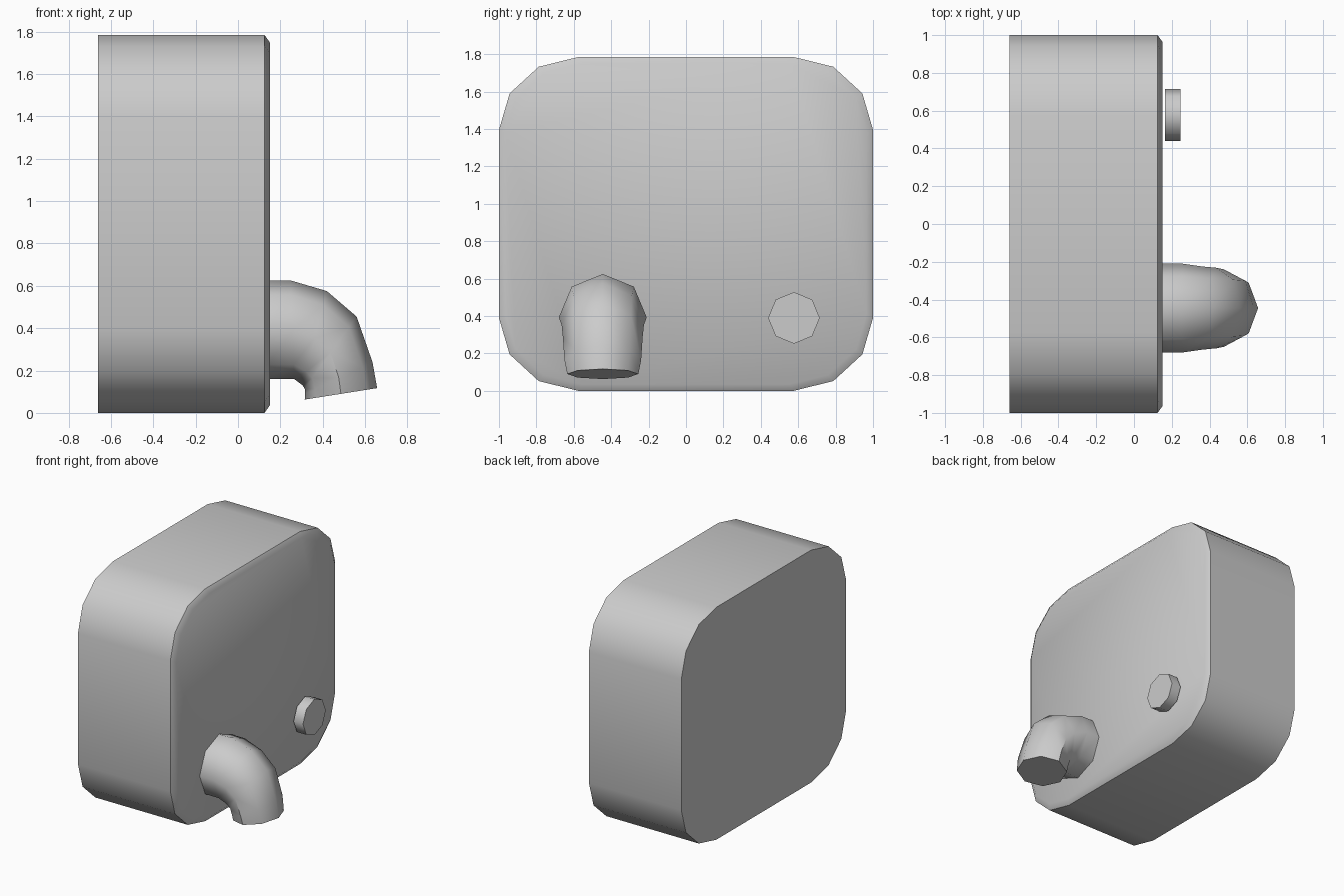
import bpy, bmesh, math
from math import sin, cos, pi

if "Cube" in bpy.data.objects:
    bpy.data.objects.remove(bpy.data.objects["Cube"])


def loft(name, rings, angle=50):
    """Skin a list of equal-length point rings and cap both ends."""
    bm = bmesh.new()
    vs = [[bm.verts.new(p) for p in ring] for ring in rings]
    n = len(vs[0])
    for a, b in zip(vs, vs[1:]):
        for i in range(n):
            j = (i + 1) % n
            bm.faces.new((a[i], a[j], b[j], b[i]))
    bm.faces.new(vs[0][::-1])
    bm.faces.new(vs[-1])
    bmesh.ops.recalc_face_normals(bm, faces=bm.faces)
    me = bpy.data.meshes.new(name)
    bm.to_mesh(me)
    bm.free()
    ob = bpy.data.objects.new(name, me)
    bpy.context.collection.objects.link(ob)
    bpy.ops.object.select_all(action='DESELECT')
    ob.select_set(True)
    bpy.context.view_layer.objects.active = ob
    bpy.ops.object.shade_smooth_by_angle(angle=math.radians(angle))
    return ob


# Body: rounded rectangle in the YZ plane with a chamfered front rim
HALF_Z, CORNER_Y, CORNER_Z = 0.8925, 0.425, 0.39


def body_ring(x, inset):
    ring = []
    for k in range(4):
        sy = 1 if k in (0, 3) else -1
        sz = 1 if k < 2 else -1
        for s in range(4):
            a = k * pi / 2 + s * pi / 6
            y = sy * (1 - CORNER_Y) + CORNER_Y * cos(a)
            z = sz * (HALF_Z - CORNER_Z) + CORNER_Z * sin(a)
            ring.append((x, y * (1 - inset), HALF_Z + z * (1 - inset / HALF_Z)))
    return ring


loft("body", [body_ring(-0.66, 0), body_ring(0.125, 0), body_ring(0.15, 0.035)])


# Spout: eight-sided elbow, each ring spans an outer and an inner point in XZ
def spout_ring(outer, inner, ry):
    cx, cz = (outer[0] + inner[0]) / 2, (outer[1] + inner[1]) / 2
    hx, hz = (outer[0] - inner[0]) / 2, (outer[1] - inner[1]) / 2
    return [(cx + hx * cos(i * pi / 4), -0.445 + ry * sin(i * pi / 4),
             cz + hz * cos(i * pi / 4)) for i in range(8)]


loft("spout", [spout_ring(*r) for r in (
    ((0.14, 0.625), (0.14, 0.16), 0.235),
    ((0.25, 0.625), (0.265, 0.16), 0.235),
    ((0.42, 0.575), (0.305, 0.13), 0.22),
    ((0.56, 0.455), (0.315, 0.115), 0.213),
    ((0.635, 0.24), (0.317, 0.09), 0.205),
    ((0.657, 0.117), (0.315, 0.063), 0.19),
)])

# Button: short octagonal disc in front of the body
loft("button", [[(x, 0.577 + 0.138 * sin(i * pi / 4), 0.39 + 0.138 * cos(i * pi / 4))
                 for i in range(8)] for x in (0.165, 0.245)])
